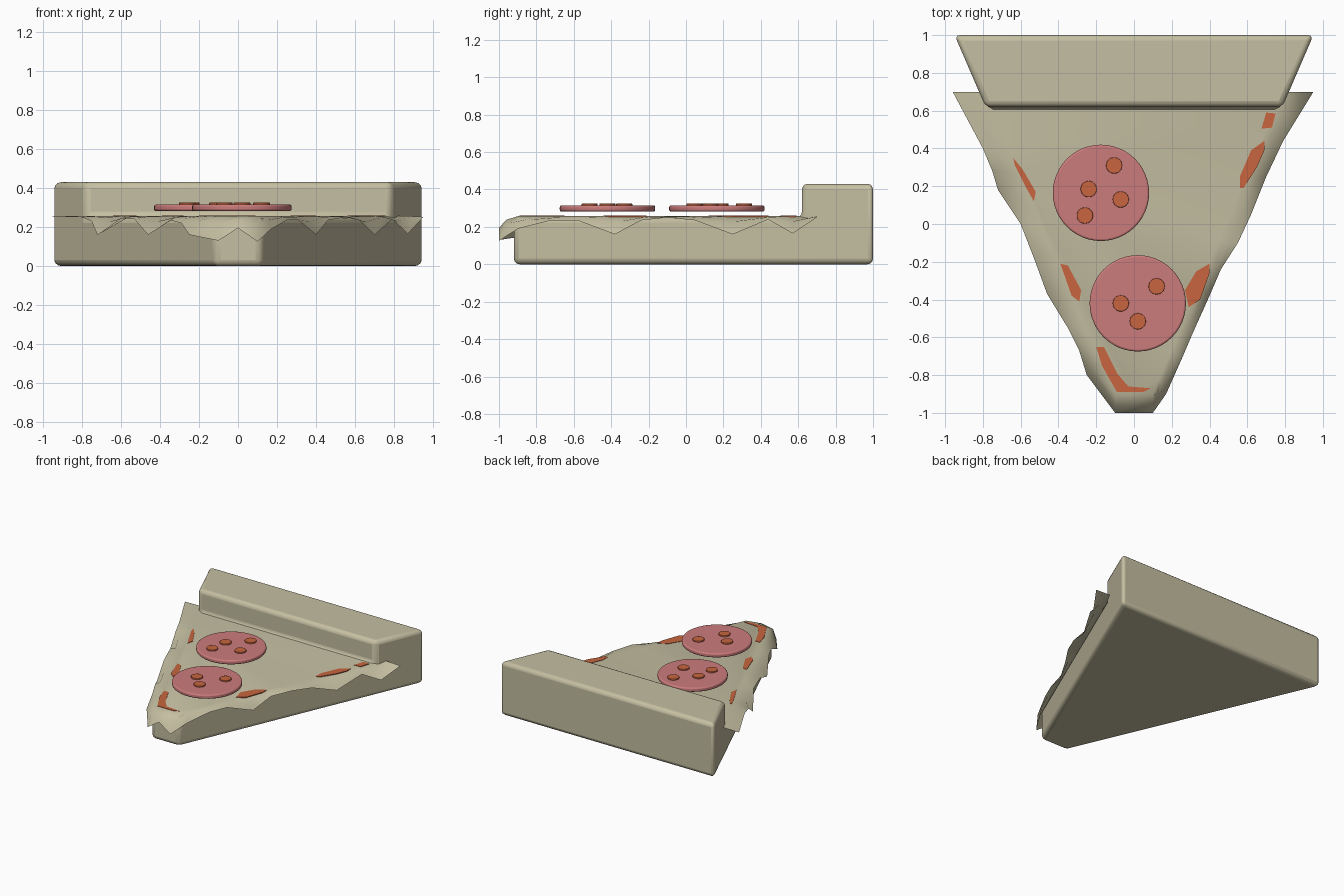
import bpy, bmesh, math

if "Cube" in bpy.data.objects:
    bpy.data.objects.remove(bpy.data.objects["Cube"])


def material(name, rgb):
    m = bpy.data.materials.new(name)
    m.diffuse_color = (*rgb, 1)
    m.use_nodes = True
    m.node_tree.nodes["Principled BSDF"].inputs["Base Color"].default_value = m.diffuse_color
    return m


DOUGH = material("dough_beige", (0.56, 0.52, 0.36))
PINK = material("sausage_pink", (0.60, 0.20, 0.20))
ORANGE = material("sauce_orange", (0.58, 0.13, 0.05))


def make(name, verts, faces, mat, bevel=0, segments=3, angle=40):
    me = bpy.data.meshes.new(name)
    me.from_pydata(verts, [], faces)
    bm = bmesh.new()
    bm.from_mesh(me)
    bmesh.ops.recalc_face_normals(bm, faces=bm.faces)
    bm.to_mesh(me)
    bm.free()
    ob = bpy.data.objects.new(name, me)
    bpy.context.collection.objects.link(ob)
    me.materials.append(mat)
    if bevel:
        b = ob.modifiers.new("bevel", 'BEVEL')
        b.width, b.segments = bevel, segments
        b.limit_method = 'ANGLE'
    bpy.ops.object.select_all(action='DESELECT')
    ob.select_set(True)
    bpy.context.view_layer.objects.active = ob
    bpy.ops.object.shade_smooth_by_angle(angle=math.radians(angle))
    return ob


def prism(name, outline, z0, z1, mat, **kw):
    n = len(outline)
    verts = [(x, y, z) for z in (z0, z1) for x, y in outline]
    faces = [list(range(n)), list(range(n, 2 * n))]
    faces += [(i, (i + 1) % n, n + (i + 1) % n, n + i) for i in range(n)]
    return make(name, verts, faces, mat, **kw)


def disc(name, cx, cy, r, z0, z1, mat, n, bevel=0):
    ring = [(cx + r * math.cos(2 * math.pi * i / n), cy + r * math.sin(2 * math.pi * i / n))
            for i in range(n)]
    return prism(name, ring, z0, z1, mat, bevel=bevel)


def half_width(y):
    return 0.518 + 0.432 * y


# Slice base with raised crust: side profile swept between two slanted sides
profile = [(-0.92, 0), (1, 0), (1, 0.43), (0.62, 0.43), (0.62, 0.25), (-0.92, 0.25)]
n = len(profile)
verts = [(s * half_width(y), y, z) for s in (-1, 1) for y, z in profile]
faces = [list(range(n)), list(range(n, 2 * n))]
faces += [(i, (i + 1) % n, n + (i + 1) % n, n + i) for i in range(n)]
make("crust_and_base", verts, faces, DOUGH, bevel=0.03)

# Melted cheese: flat centre with a drooping ragged rim
rim = [(0.95, 0.70, 0.252), (0.87, 0.57, 0.165), (0.79, 0.44, 0.24), (0.70, 0.25, 0.16),
       (0.62, 0.05, 0.235), (0.55, -0.10, 0.25), (0.46, -0.24, 0.235), (0.40, -0.38, 0.16),
       (0.31, -0.58, 0.235), (0.25, -0.72, 0.235), (0.17, -0.90, 0.19), (0.10, -1.0, 0.125),
       (0.0, -1.0, 0.195), (-0.10, -1.0, 0.13), (-0.25, -0.80, 0.16), (-0.29, -0.67, 0.22),
       (-0.35, -0.55, 0.235), (-0.46, -0.37, 0.16), (-0.53, -0.18, 0.24), (-0.60, 0.0, 0.245),
       (-0.72, 0.18, 0.16), (-0.75, 0.28, 0.23), (-0.80, 0.40, 0.25), (-0.96, 0.70, 0.255)]
TOP = 0.257
inner, middle = [], []
for x, y, z in rim:
    yi = y * 0.9 if y < 0 else y
    xi = math.copysign(half_width(yi) - 0.03, x) if x else 0
    inner.append((xi, yi, TOP))
    middle.append((xi + 0.6 * (x - xi), yi + 0.6 * (y - yi), TOP - 0.3 * (TOP - z)))
n = len(rim)
faces = [list(range(n))]
for row in (0, n):
    faces += [(row + i, row + i + 1, row + n + i + 1, row + n + i) for i in range(n - 1)]
make("cheese", inner + middle + rim, faces, DOUGH, angle=50)

# Sauce patches showing through near the rim
patches = [
    [(-.64, .35), (-.63, .31), (-.57, .19), (-.53, .12), (-.52, .17), (-.59, .29)],
    [(-.39, -.21), (-.33, -.38), (-.29, -.41), (-.28, -.35), (-.35, -.22)],
    [(-.20, -.65), (-.17, -.75), (-.09, -.89), (.05, -.89), (.09, -.87), (-.03, -.86),
     (-.09, -.79), (-.16, -.65)],
    [(.40, -.21), (.33, -.25), (.27, -.35), (.29, -.44), (.35, -.40), (.40, -.26)],
    [(.69, .44), (.62, .39), (.56, .25), (.56, .19), (.58, .19), (.65, .30), (.69, .39)],
    [(.70, .59), (.675, .505), (.73, .51), (.75, .585)],
]
for i, p in enumerate(patches):
    prism(f"sauce_patch_{i + 1}", p, TOP - 0.003, TOP + 0.003, ORANGE)

# Sausage slices with small raised spots
slices = [((-0.175, 0.165), [(-.105, .31), (-.24, .185), (-.07, .13), (-.26, .045)]),
          ((0.02, -0.42), [(.12, -.33), (-.07, -.42), (.02, -.515)])]
for i, ((cx, cy), spots) in enumerate(slices):
    disc(f"sausage_slice_{i + 1}", cx, cy, 0.255, 0.282, 0.315, PINK, 48, bevel=0.01)
    for j, (x, y) in enumerate(spots):
        disc(f"spot_{i + 1}_{j + 1}", x, y, 0.043, 0.305, 0.325, ORANGE, 24, bevel=0.003)
